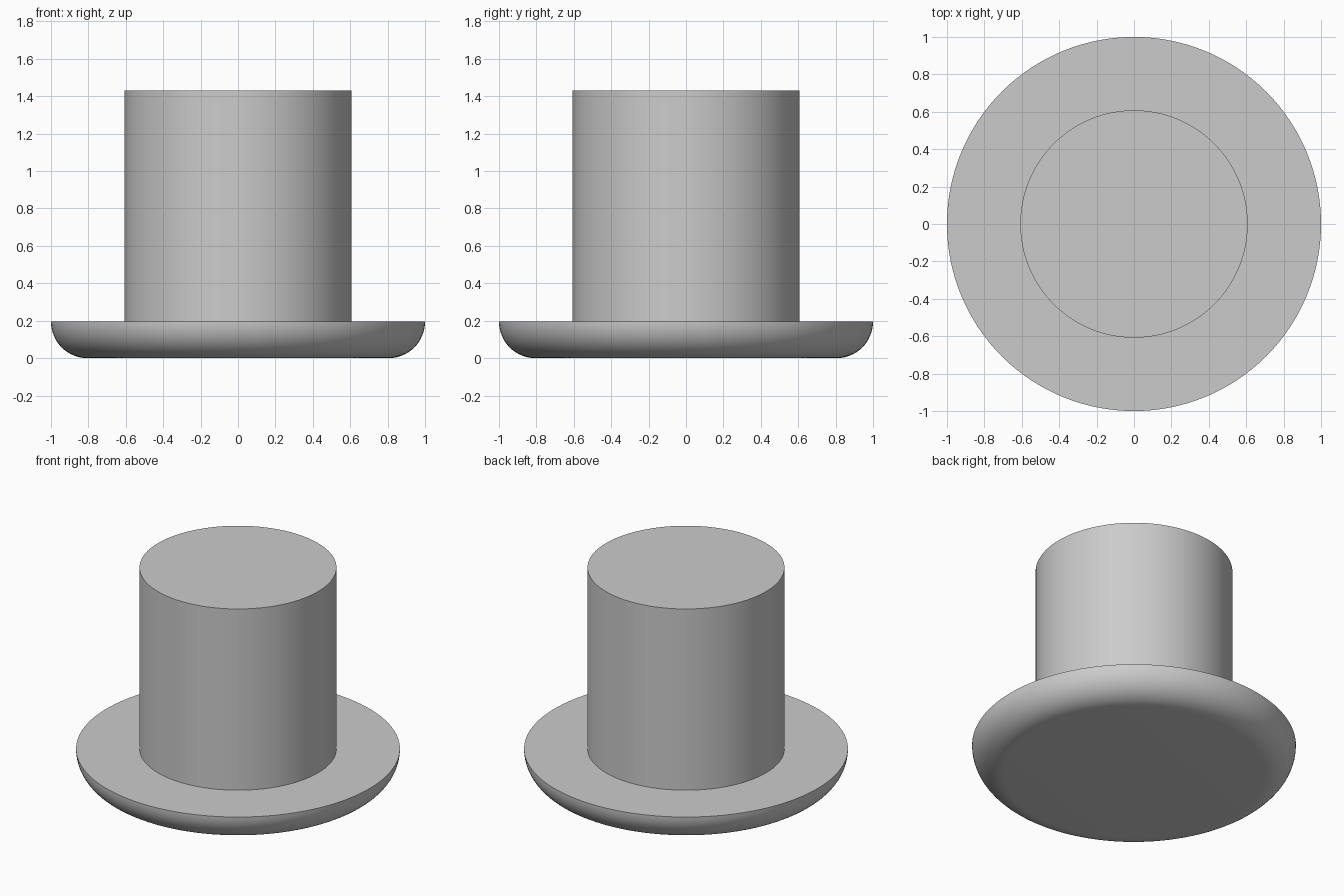
import bpy
import bmesh
import math

cube = bpy.data.objects.get("Cube")
if cube:
    bpy.data.objects.remove(cube, do_unlink=True)

SEGMENTS = 128
FLANGE_RADIUS, FILLET = 1.0, 0.195
STEM_RADIUS, HEIGHT = 0.608, 1.43

grey = bpy.data.materials.new("plain_grey")
grey.use_nodes = True
colour = (0.6, 0.6, 0.6, 1.0)
grey.diffuse_color = colour
grey.node_tree.nodes["Principled BSDF"].inputs["Base Color"].default_value = colour


def lathe(name, profile):
    """Turn a (radius, height) profile around z; close both ends with flat caps."""
    bm = bmesh.new()
    rings = []
    for r, z in profile:
        angles = (2 * math.pi * i / SEGMENTS for i in range(SEGMENTS))
        rings.append([bm.verts.new((r * math.cos(a), r * math.sin(a), z)) for a in angles])
    for low, high in zip(rings, rings[1:]):
        for i in range(SEGMENTS):
            j = (i + 1) % SEGMENTS
            bm.faces.new((low[i], low[j], high[j], high[i]))
    bm.faces.new(list(reversed(rings[0])))
    bm.faces.new(rings[-1])
    mesh = bpy.data.meshes.new(name)
    bm.to_mesh(mesh)
    bm.free()
    mesh.materials.append(grey)
    obj = bpy.data.objects.new(name, mesh)
    bpy.context.collection.objects.link(obj)
    bpy.ops.object.select_all(action="DESELECT")
    obj.select_set(True)
    bpy.context.view_layer.objects.active = obj
    bpy.ops.object.shade_smooth_by_angle(angle=math.radians(30))
    return obj


# Flange: flat disc with a quarter-round lower edge
STEPS = 16
arc = [math.pi / 2 * i / STEPS for i in range(STEPS + 1)]
lathe("flange", [(FLANGE_RADIUS - FILLET + FILLET * math.sin(a),
                  FILLET - FILLET * math.cos(a)) for a in arc])

# Stem: plain cylinder standing on the flange
lathe("stem", [(STEM_RADIUS, FILLET), (STEM_RADIUS, HEIGHT)])
